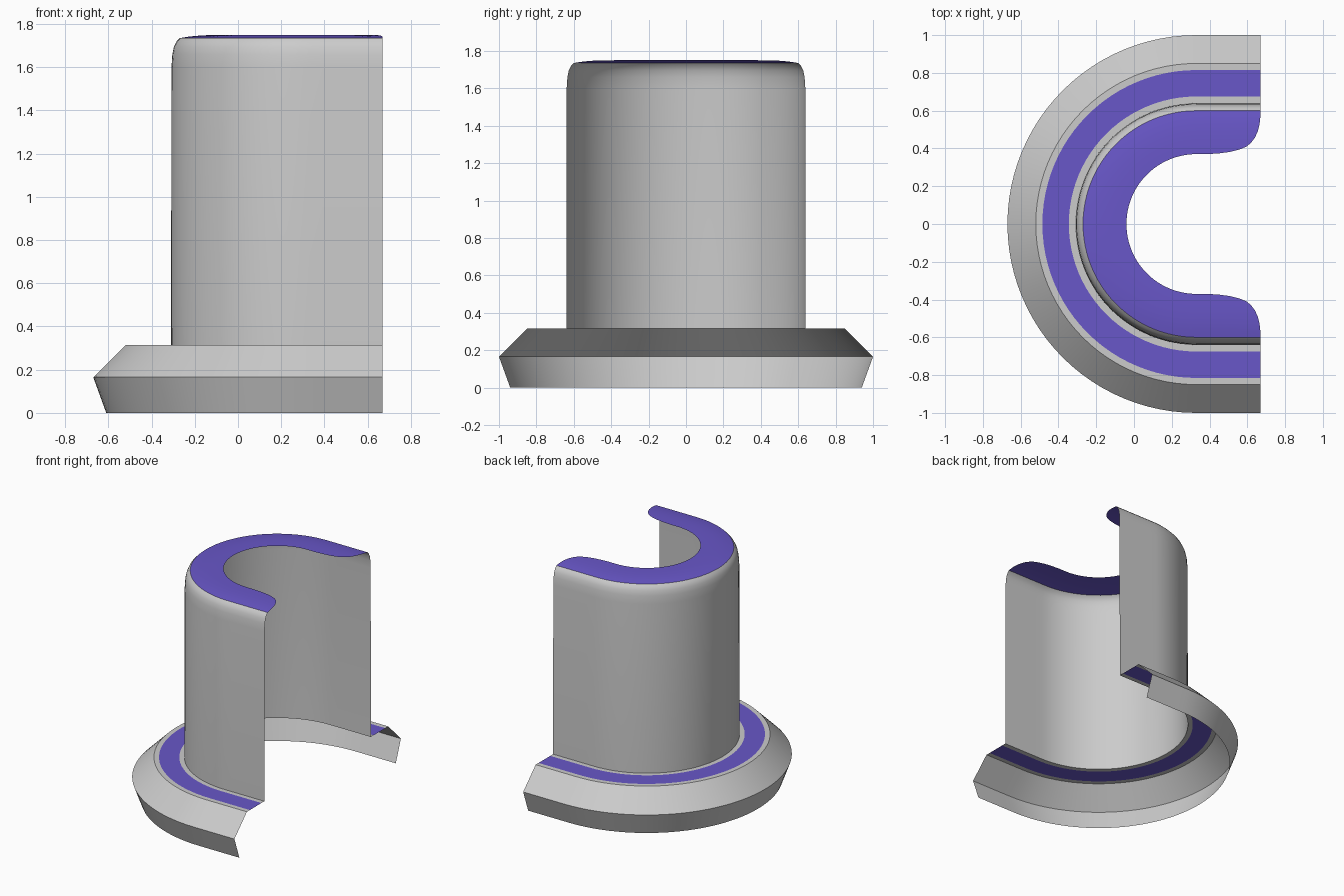
import bpy
import math

if "Cube" in bpy.data.objects:
    bpy.data.objects.remove(bpy.data.objects["Cube"])

CX = 0.33            # centre of the half circle
ARC = 48             # segments round the half circle

purple = bpy.data.materials.new("purple")
purple.diffuse_color = (0.14, 0.095, 0.58, 1)
purple.use_nodes = True
purple.node_tree.nodes["Principled BSDF"].inputs["Base Color"].default_value = purple.diffuse_color

# Straight leg stations: x position and inner radius of the top lip there
LEG = [(0.67, 0.59), (0.668, 0.555), (0.664, 0.525), (0.655, 0.49),
       (0.64, 0.457), (0.62, 0.43), (0.595, 0.41), (0.56, 0.395),
       (0.51, 0.382), (0.45, 0.374), (0.39, 0.37)]


def stations():
    """U-shaped path: front leg, half circle, back leg."""
    path = [(x, 0.0, -1.0, r) for x, r in LEG]
    for i in range(ARC + 1):
        a = -math.pi / 2 - math.pi * i / ARC
        path.append((CX, math.cos(a), math.sin(a), 0.37))
    path += [(x, 0.0, 1.0, r) for x, r in reversed(LEG)]
    return path


def sweep(name, profile, material=None):
    """Sweep a profile along the path; profile(inner) gives (radius, z) pairs."""
    verts, faces = [], []
    path = stations()
    for ox, dx, dy, inner in path:
        pts = profile(inner)
        verts += [(ox + r * dx, r * dy, z) for r, z in pts]
    n = len(pts)
    for i in range(len(path) - 1):
        for j in range(n - 1):
            a = i * n + j
            faces.append((a, a + 1, a + n + 1, a + n))
    mesh = bpy.data.meshes.new(name)
    mesh.from_pydata(verts, [], faces)
    obj = bpy.data.objects.new(name, mesh)
    bpy.context.collection.objects.link(obj)
    if material:
        mesh.materials.append(material)
    bpy.ops.object.select_all(action='DESELECT')
    obj.select_set(True)
    bpy.context.view_layer.objects.active = obj
    bpy.ops.object.shade_smooth_by_angle(angle=math.radians(30))
    return obj


def lip_profile(inner):
    """Gently domed lip running from the wall to the inner edge."""
    pts = []
    for k in range(7):
        r = 0.60 + (inner - 0.60) * k / 6
        s = (0.60 - r) / 0.23
        pts.append((r, 1.75 - 0.015 * (1 - s) ** 3))
    return pts


# Flared base skirt with its narrow top rim
sweep("base_skirt", lambda _: [(0.94, 0.0), (1.0, 0.165), (0.85, 0.315), (0.815, 0.315)])
# Coloured band on the base
sweep("base_band", lambda _: [(0.815, 0.315), (0.675, 0.315)], purple)
# Inner rim and tall wall with rounded shoulder
sweep("body_wall", lambda _: [(0.675, 0.315), (0.64, 0.315), (0.638, 1.60), (0.634, 1.66),
                              (0.627, 1.695), (0.615, 1.72), (0.60, 1.735)])
# Coloured top lip with rounded ends
sweep("top_lip", lip_profile, purple)
